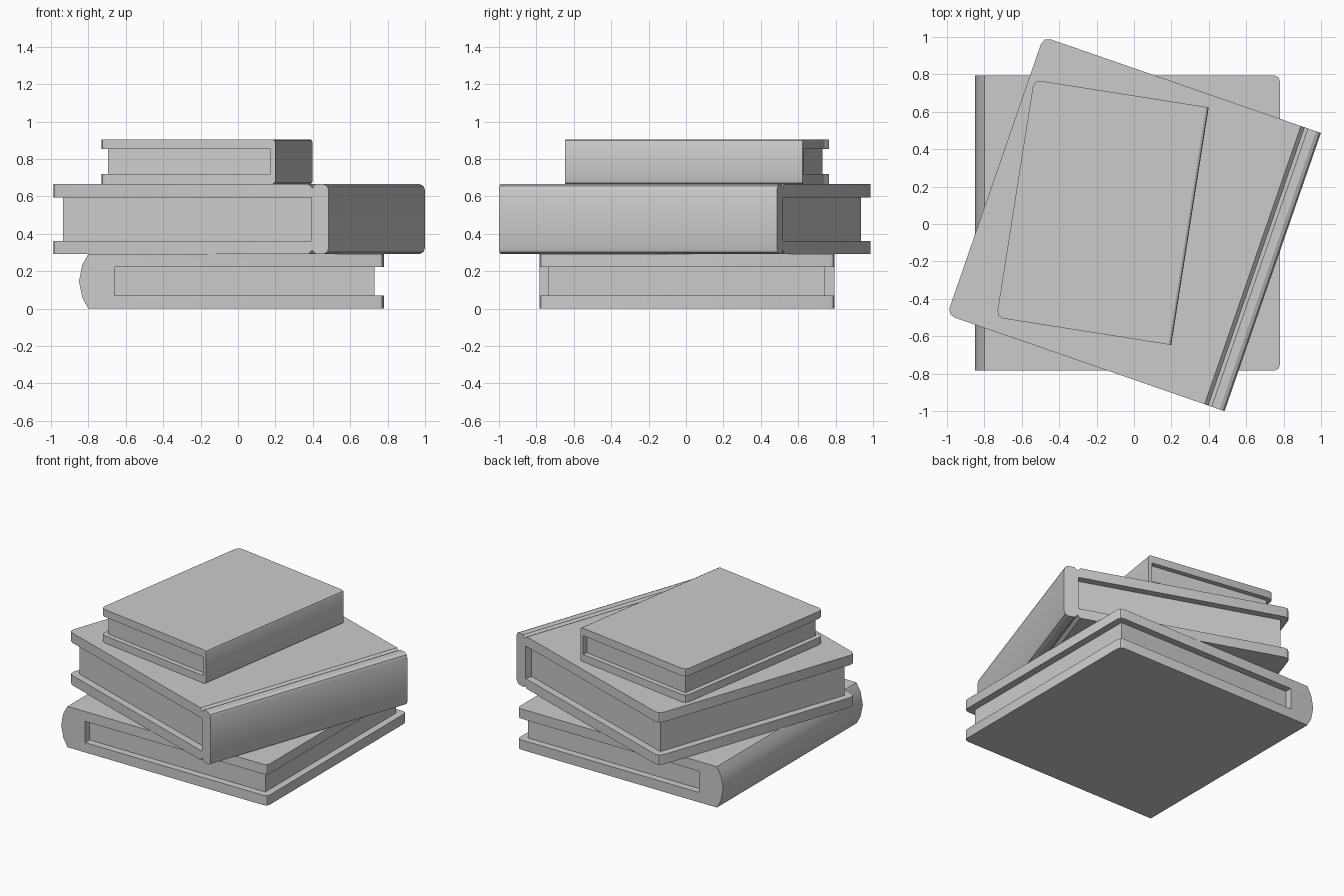
import bpy, bmesh, math

if "Cube" in bpy.data.objects:
    bpy.data.objects.remove(bpy.data.objects["Cube"])


def make_object(name, bm, loc, angle):
    bmesh.ops.recalc_face_normals(bm, faces=bm.faces[:])
    mesh = bpy.data.meshes.new(name)
    bm.to_mesh(mesh)
    bm.free()
    obj = bpy.data.objects.new(name, mesh)
    bpy.context.collection.objects.link(obj)
    obj.location = loc
    obj.rotation_euler.z = math.radians(angle)
    bpy.ops.object.select_all(action='DESELECT')
    obj.select_set(True)
    bpy.context.view_layer.objects.active = obj
    bpy.ops.object.shade_smooth_by_angle(angle=math.radians(25))
    return obj


def book(name, loc, angle, half_w, half_l, half_h, board, inner_x, recess, spine, chamfer):
    """Spine lies on local +x; spine = upper half profile as (x, z) from the mid height."""
    inner = half_h - board
    upper = [(inner_x, inner), (-half_w, inner), (-half_w, half_h)] + spine
    lower = [(x, -z) for x, z in reversed(upper) if z > 0]
    profile = upper + lower

    # cover: C-shaped section swept along the book's length
    bm = bmesh.new()
    face = bm.faces.new([bm.verts.new((x, -half_l, z)) for x, z in profile])
    ret = bmesh.ops.extrude_face_region(bm, geom=[face])
    moved = [v for v in ret["geom"] if isinstance(v, bmesh.types.BMVert)]
    bmesh.ops.translate(bm, verts=moved, vec=(0, 2 * half_l, 0))
    corners = [e for e in bm.edges
               if all(abs(v.co.x + half_w) < 1e-4 for v in e.verts)
               and abs(e.verts[0].co.z - e.verts[1].co.z) > 1e-3
               and abs(e.verts[0].co.y - e.verts[1].co.y) < 1e-4]
    bmesh.ops.bevel(bm, geom=corners, offset=chamfer, segments=2,
                    profile=0.5, affect='EDGES')
    make_object(name + "_cover", bm, loc, angle)

    # page block set back inside the cover
    bm = bmesh.new()
    bmesh.ops.create_cube(bm, size=1)
    x0, x1 = -half_w + recess, inner_x + 0.005
    for v in bm.verts:
        v.co.x = x1 if v.co.x > 0 else x0
        v.co.y *= 2 * (half_l - recess)
        v.co.z *= 2 * (inner + 0.003)
    make_object(name + "_pages", bm, loc, angle)


# bottom book: bulging spine facing -x
book("bottom_book", (-0.035, 0.005, 0.146), 180, 0.815, 0.789, 0.146, 0.07, 0.625, 0.05,
     [(0.765, 0.146), (0.797, 0.09), (0.815, 0.0)], 0.03)

# middle book: hinge groove beside a chamfered spine
h = 0.1865
book("middle_book", (0, 0, 0.292 + h), -19.1, 0.785, 0.787, h, 0.07, 0.687, 0.05,
     [(0.672, h), (0.692, h - 0.02), (0.712, h), (0.757, h), (0.777, h - 0.01), (0.785, h - 0.032)], 0.04)

# top book: thin plain spine
h = 0.12
book("top_book", (-0.168, 0.062, 0.665 + h), -8.95, 0.473, 0.643, h, 0.053, 0.448, 0.035,
     [(0.458, h), (0.469, h - 0.006), (0.473, h - 0.017)], 0.035)
